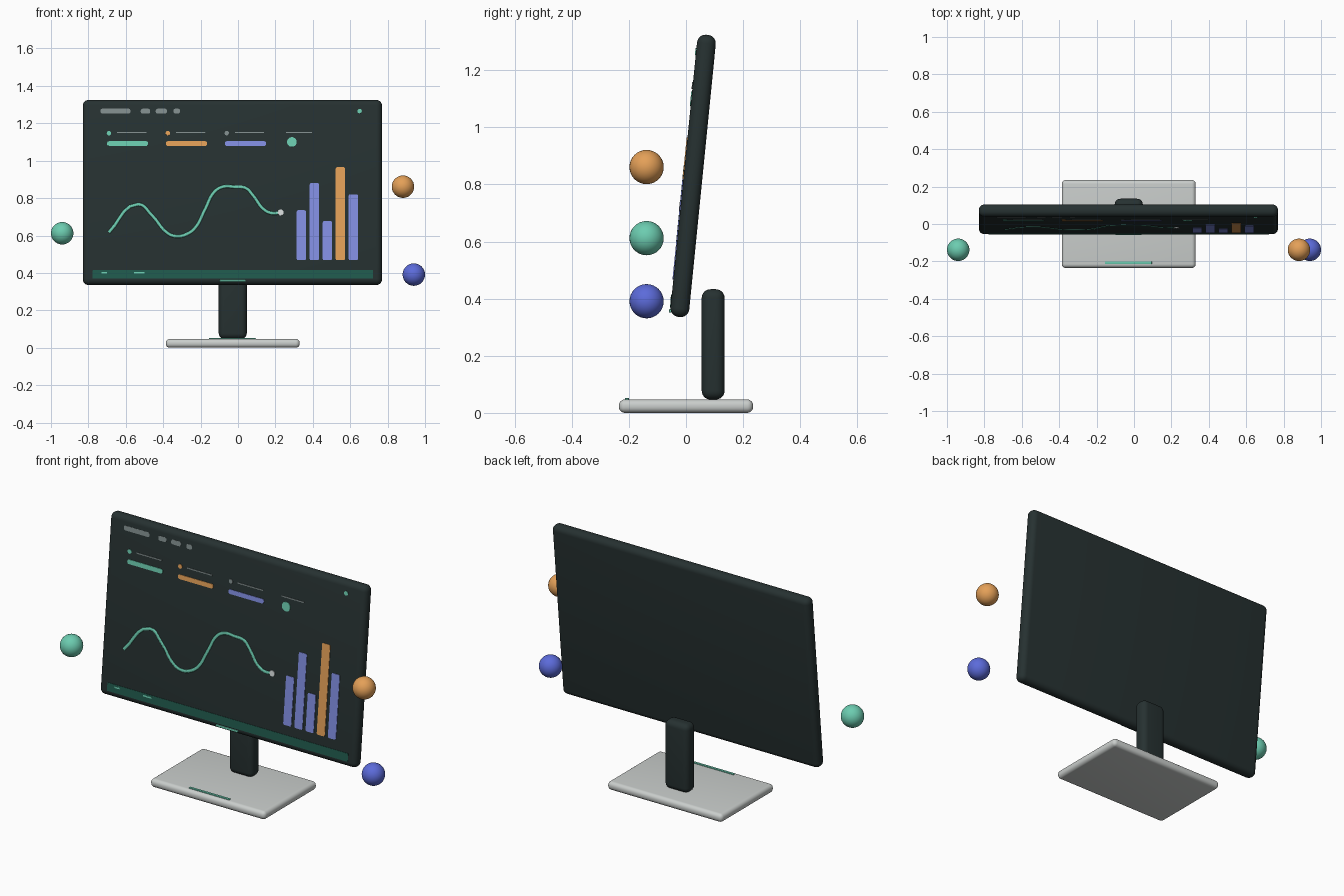
import bpy, bmesh, math
from mathutils import Matrix, Vector

if "Cube" in bpy.data.objects:
    bpy.data.objects.remove(bpy.data.objects["Cube"])


def material(name, r, g, b):
    lin = lambda c: ((c / 255 + 0.055) / 1.055) ** 2.4 if c > 10 else c / 3295
    m = bpy.data.materials.new(name)
    m.diffuse_color = (lin(r), lin(g), lin(b), 1)
    m.use_nodes = True
    m.node_tree.nodes["Principled BSDF"].inputs["Base Color"].default_value = m.diffuse_color
    return m


DARK = material("dark_casing", 38, 49, 49)
LIGHT = material("light_grey", 202, 206, 204)
GREEN = material("mint_green", 108, 204, 176)
ORANGE = material("warm_orange", 228, 160, 88)
VIOLET = material("soft_violet", 130, 142, 226)
INDIGO = material("indigo", 92, 107, 218)
PINE = material("dark_green", 32, 90, 77)
GREY = material("muted_grey", 130, 142, 142)
WHITE = material("pale_white", 215, 220, 220)

TILT = math.radians(-5.7)
PIVOT = Vector((0, 0.025, 0.83))
SCREEN = Matrix.Translation(PIVOT) @ Matrix.Rotation(TILT, 4, 'X')
FRONT = -0.033                      # front face of the display in its own frame


def local_z(z):
    return (z - 0.8335) / math.cos(TILT)


def add_object(name, bm, mat, matrix=Matrix()):
    me = bpy.data.meshes.new(name)
    bmesh.ops.recalc_face_normals(bm, faces=bm.faces[:])
    bm.to_mesh(me)
    bm.free()
    me.transform(matrix)
    me.materials.append(mat)
    ob = bpy.data.objects.new(name, me)
    bpy.context.collection.objects.link(ob)
    return ob


def smooth(ob):
    bpy.ops.object.select_all(action='DESELECT')
    ob.select_set(True)
    bpy.context.view_layer.objects.active = ob
    bpy.ops.object.shade_smooth_by_angle(angle=math.radians(35))


def rounded_box(name, size, centre, radius, mat, matrix=Matrix()):
    bm = bmesh.new()
    bmesh.ops.create_cube(bm, size=1, matrix=Matrix.Translation(centre) @ Matrix.Diagonal((*size, 1)))
    bmesh.ops.bevel(bm, geom=bm.edges[:], offset=radius, segments=6, profile=0.5, affect='EDGES')
    ob = add_object(name, bm, mat, matrix)
    smooth(ob)
    return ob


def plate(name, x0, x1, z0, z1, mat, radius=0.004, rise=0.003):
    """Thin rounded rectangle lying on the display, given in front-view coordinates."""
    z0, z1 = local_z(z0), local_z(z1)
    radius = min(radius, (x1 - x0) / 2 - 1e-4, (z1 - z0) / 2 - 1e-4)
    bm = bmesh.new()
    corners = [(x1 - radius, z1 - radius), (x0 + radius, z1 - radius),
               (x0 + radius, z0 + radius), (x1 - radius, z0 + radius)]
    verts = []
    for i, (cx, cz) in enumerate(corners):
        for k in range(6):
            a = math.pi / 2 * (i + k / 5)
            verts.append(bm.verts.new((cx + radius * math.cos(a), FRONT - rise, cz + radius * math.sin(a))))
    face = bm.faces.new(verts)
    ext = bmesh.ops.extrude_face_region(bm, geom=[face], use_keep_orig=True)
    bmesh.ops.translate(bm, vec=(0, rise + 0.003, 0),
                        verts=[v for v in ext["geom"] if isinstance(v, bmesh.types.BMVert)])
    return add_object(name, bm, mat, SCREEN)


def dot(name, x, z, r, mat, rise=0.003):
    return plate(name, x - r, x + r, z - r, z + r, mat, r, rise)


# Casing, stand and base
rounded_box("display_casing", (1.6, 0.066, 0.993), (-0.03, 0, 0), 0.03, DARK, SCREEN)
rounded_box("stand_post", (0.15, 0.08, 0.386), (-0.028, 0.095, 0.24), 0.03, DARK)
rounded_box("base_plate", (0.716, 0.47, 0.047), (-0.028, 0, 0.0235), 0.021, LIGHT)
rounded_box("base_accent", (0.25, 0.014, 0.008), (-0.03, -0.207, 0.048), 0.002, GREEN)
rounded_box("chin_accent", (0.138, 0.012, 0.012), (-0.029, -0.031, local_z(0.358)), 0.002, GREEN, SCREEN)

# Header bars and status light
for i, (x0, x1) in enumerate([(-0.735, -0.575), (-0.52, -0.47), (-0.44, -0.38), (-0.345, -0.31)]):
    plate(f"header_bar_{i + 1}", x0, x1, 1.252, 1.278, GREY, 0.01, 0.001)
dot("status_light", 0.65, 1.265, 0.012, GREEN)

# Summary cards: dot, thin line, coloured bar
for i, (mat, mark) in enumerate([(GREEN, GREEN), (ORANGE, ORANGE), (VIOLET, GREY)]):
    x = -0.70 + 0.315 * i
    dot(f"card_dot_{i + 1}", x + 0.01, 1.147, 0.012, mark)
    plate(f"card_line_{i + 1}", x + 0.053, x + 0.21, 1.147, 1.153, GREY, 0.002)
    plate(f"card_bar_{i + 1}", x, x + 0.22, 1.079, 1.104, mat, 0.01)
plate("card_line_4", 0.257, 0.396, 1.147, 1.153, GREY, 0.002)
dot("card_badge", 0.288, 1.10, 0.026, GREEN)

# Bar chart
for i, top in enumerate([0.735, 0.88, 0.677, 0.965, 0.82]):
    x = 0.339 + 0.0695 * i
    plate(f"chart_bar_{i + 1}", x - 0.025, x + 0.025, 0.468, top, ORANGE if i == 3 else VIOLET, 0.008)

# Line chart: a flattened tube along the curve
path = [(-0.69, 0.617), (-0.535, 0.767), (-0.46, 0.708), (-0.375, 0.612), (-0.33, 0.596),
        (-0.275, 0.607), (-0.23, 0.64), (-0.176, 0.74), (-0.123, 0.837), (-0.075, 0.862),
        (-0.02, 0.86), (0.043, 0.853), (0.08, 0.815), (0.144, 0.735), (0.187, 0.719), (0.23, 0.725)]
cu = bpy.data.curves.new("trend_line", 'CURVE')
cu.dimensions = '3D'
cu.bevel_depth = 0.009
cu.bevel_resolution = 2
cu.use_fill_caps = True
cu.resolution_u = 5
sp = cu.splines.new('BEZIER')
sp.bezier_points.add(len(path) - 1)
for p, (x, z) in zip(sp.bezier_points, path):
    p.co = (x, 0, local_z(z))
    p.handle_left_type = p.handle_right_type = 'AUTO'
line = bpy.data.objects.new("trend_line", cu)
bpy.context.collection.objects.link(line)
bpy.ops.object.select_all(action='DESELECT')
line.select_set(True)
bpy.context.view_layer.objects.active = line
bpy.ops.object.convert(target='MESH')
line = bpy.context.view_layer.objects.active
line.data.transform(SCREEN @ Matrix.Translation((0, FRONT, 0)) @ Matrix.Diagonal((1, 0.4, 1, 1)))
line.data.materials.clear()
line.data.materials.append(GREEN)
dot("trend_end_dot", 0.228, 0.723, 0.016, WHITE, 0.005)

# Footer strip with small marks
plate("footer_strip", -0.777, 0.722, 0.37, 0.415, PINE, 0.002, 0.002)
plate("footer_mark_1", -0.73, -0.70, 0.397, 0.405, GREEN, 0.002, 0.003)
plate("footer_mark_2", -0.555, -0.50, 0.397, 0.405, GREEN, 0.002, 0.003)

# Floating spheres
for name, x, z, mat in [("green_sphere", -0.94, 0.612, GREEN),
                        ("orange_sphere", 0.882, 0.861, ORANGE),
                        ("indigo_sphere", 0.94, 0.391, INDIGO)]:
    bm = bmesh.new()
    bmesh.ops.create_uvsphere(bm, u_segments=32, v_segments=16, radius=0.06,
                              matrix=Matrix.Translation((x, -0.138, z)))
    smooth(add_object(name, bm, mat))
